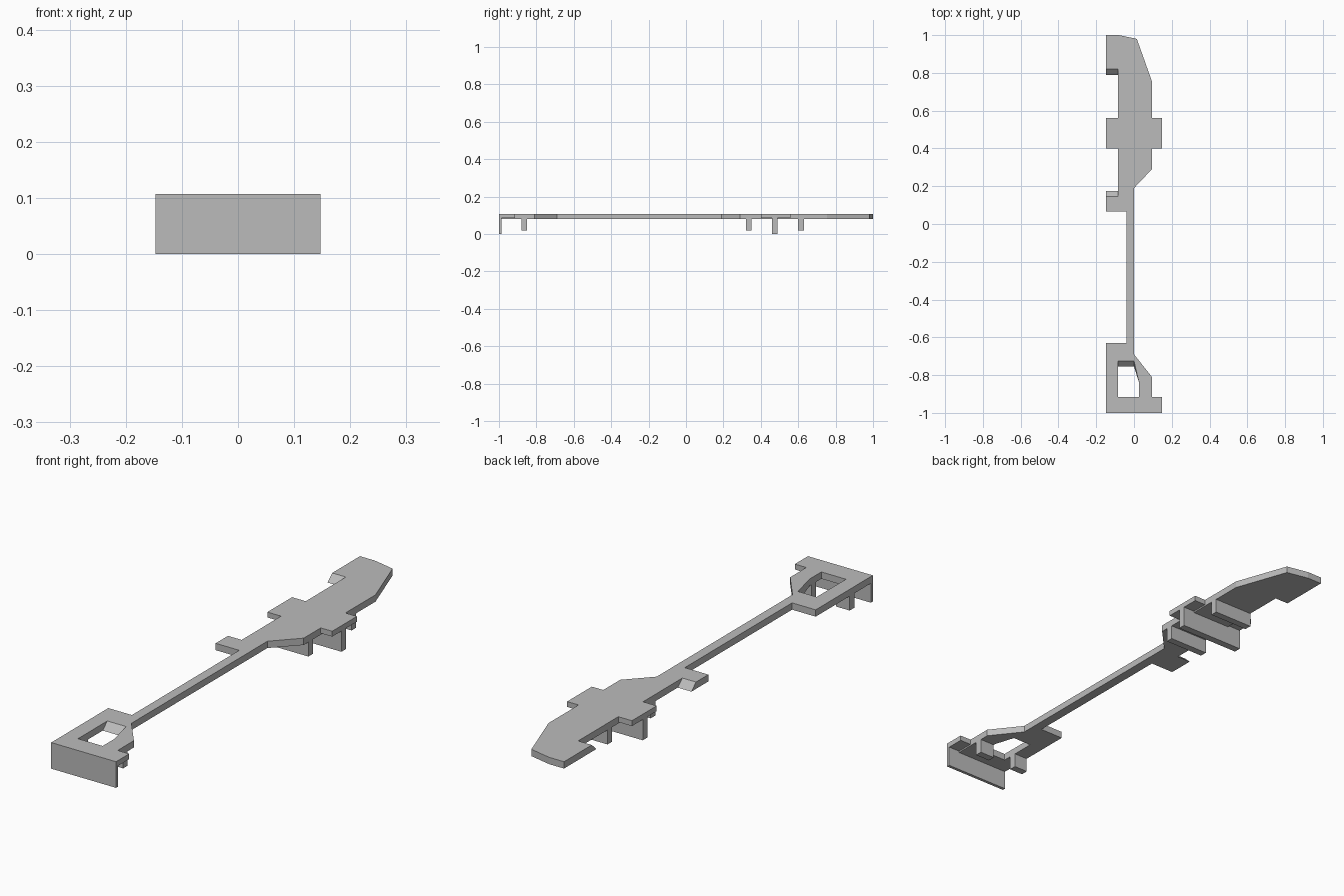
import bpy
import bmesh

cube = bpy.data.objects.get("Cube")
if cube:
    bpy.data.objects.remove(cube, do_unlink=True)

grey = bpy.data.materials.new("plain grey")
grey.use_nodes = True
colour = (0.5, 0.5, 0.5, 1)
grey.diffuse_color = colour
grey.node_tree.nodes["Principled BSDF"].inputs["Base Color"].default_value = colour

TOP, BOTTOM, TAB_BOTTOM = 0.107, 0.079, 0.085


def finish(name, bm):
    bmesh.ops.recalc_face_normals(bm, faces=bm.faces)
    mesh = bpy.data.meshes.new(name)
    bm.to_mesh(mesh)
    bm.free()
    mesh.materials.append(grey)
    bpy.context.collection.objects.link(bpy.data.objects.new(name, mesh))


def slab(name, loops):
    """Plate from outer and hole loops; a third value shifts the lower edge in y."""
    bm = bmesh.new()
    rims = [[], []]
    for loop in loops:
        pts = [(p + (0,))[:3] for p in loop]
        high = [bm.verts.new((x, y, TOP)) for x, y, s in pts]
        low = [bm.verts.new((x, y + s, BOTTOM)) for x, y, s in pts]
        for i in range(len(pts)):
            j = (i + 1) % len(pts)
            bm.faces.new((high[i], high[j], low[j], low[i]))
            rims[0].append(bm.edges.get((high[i], high[j])))
            rims[1].append(bm.edges.get((low[i], low[j])))
    for rim in rims:
        bmesh.ops.triangle_fill(bm, edges=rim, use_beauty=True)
    finish(name, bm)


def box(name, x0, x1, y0, y1, z0, z1):
    bm = bmesh.new()
    bmesh.ops.create_cube(bm, size=1)
    for v in bm.verts:
        v.co.x = x1 if v.co.x > 0 else x0
        v.co.y = y1 if v.co.y > 0 else y0
        v.co.z = z1 if v.co.z > 0 else z0
    finish(name, bm)


# Main plate: wide blade, thin shaft and handle with a window
W, L, R, S = 0.147, -0.085, 0.095, 0.03
outline = [
    (-W, 1), (-0.08, 1), (0.015, 0.98), (R, 0.755), (R, 0.29), (0, 0.19),
    (0, -0.69), (R, -0.81), (R, -1), (-W, -1), (-W, -0.63), (-0.04, -0.63),
    (-0.04, 0.065), (-W, 0.065), (-W, 0.145, S), (L, 0.145, S),
    (L, 0.82, -S), (-W, 0.82, -S),
]
window = [(L, -0.915), (0.027, -0.915), (0.027, -0.84), (0, -0.725, -S), (L, -0.725, -S)]
slab("main_plate", [outline, window])

# Side tabs
box("blade_tab_left", R, W, 0.4, 0.56, TAB_BOTTOM, TOP)
box("blade_tab_right", -W, L, 0.4, 0.56, TAB_BOTTOM, TOP)
box("handle_tab", R, W, -1, -0.915, TAB_BOTTOM, TOP)

# Ribs and pegs underneath
box("end_rib", -W, W, -1, -0.987, 0, TAB_BOTTOM)
box("middle_rib", -W, W, 0.46, 0.49, 0, TAB_BOTTOM)
for name, x0, x1, y in (
    ("inner_rib", L, R, 0.32),
    ("outer_rib", L, R, 0.6),
    ("handle_peg_right", -W, L, -0.88),
    ("handle_peg_left", 0.027, R, -0.88),
):
    box(name, x0, x1, y, y + S, 0.02, BOTTOM)
